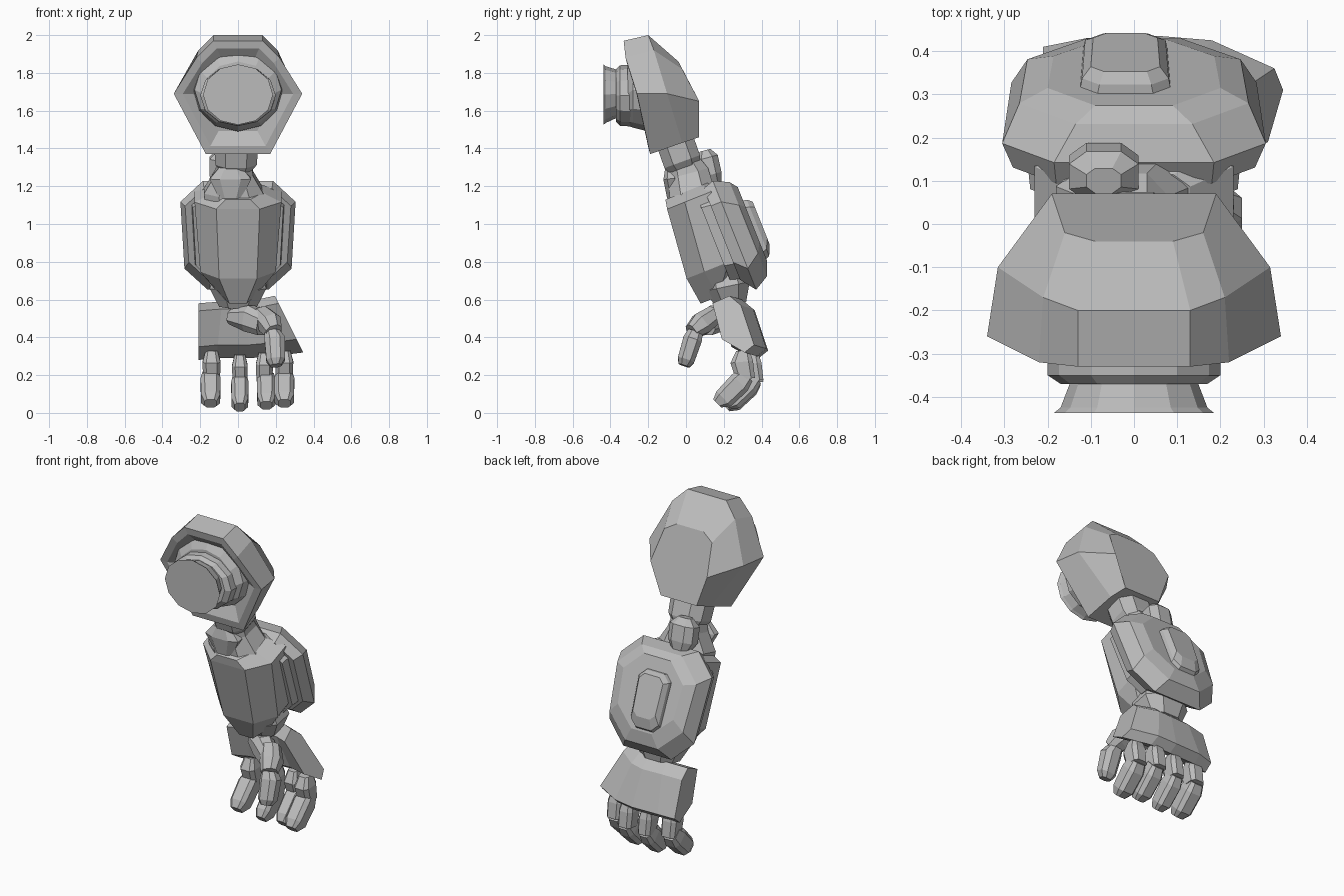
import bpy, bmesh, math
from mathutils import Vector as V

if "Cube" in bpy.data.objects:
    bpy.data.objects.remove(bpy.data.objects["Cube"])

grey = bpy.data.materials.new("mid grey")
grey.diffuse_color = (0.5, 0.5, 0.5, 1)
grey.use_nodes = True
grey.node_tree.nodes["Principled BSDF"].inputs["Base Color"].default_value = grey.diffuse_color


def finish(name, bm):
    bmesh.ops.recalc_face_normals(bm, faces=bm.faces)
    me = bpy.data.meshes.new(name)
    bm.to_mesh(me)
    bm.free()
    me.materials.append(grey)
    bpy.context.collection.objects.link(bpy.data.objects.new(name, me))


def loft(name, rings):
    """Bridge closed rings of equal size and cap both ends."""
    bm = bmesh.new()
    vs = [[bm.verts.new(p) for p in r] for r in rings]
    n = len(vs[0])
    for a, b in zip(vs, vs[1:]):
        for i in range(n):
            bm.faces.new((a[i], a[(i + 1) % n], b[(i + 1) % n], b[i]))
    bm.faces.new(vs[0])
    bm.faces.new(vs[-1])
    finish(name, bm)


def mirror_ring(half):
    """Top-to-bottom half outline, closed across x = 0."""
    return [V(p) for p in half] + [V((-x, y, z)) for x, y, z in reversed(half)]


def limb(name, sections, side=(1, 0, 0), c=0.5):
    """Chamfered box along a path; section = centre, half width, half depth."""
    axis = (V(sections[-1][0]) - V(sections[0][0])).normalized()
    u = V(side)
    u = (u - axis * u.dot(axis)).normalized()
    w = axis.cross(u)
    shape = [(1, c), (c, 1), (-c, 1), (-1, c), (-1, -c), (-c, -1), (c, -1), (1, -c)]
    loft(name, [[V(p) + u * a * i + w * b * j for i, j in shape]
                for p, a, b in sections])


# Forearm frame: s runs down the arm, t points out of its back
DOWN, OUT, TOP = V((0, .37, -.93)), V((0, .93, .37)), V((0, .17, 1.24))


def arm(x, s, t):
    return TOP + DOWN * s + OUT * t + V((x, 0, 0))


def shell(name, layers, x0=0):
    """Octagonal plates stacked along t: t, half width, s start, s end, corner."""
    rings = []
    for t, w, a, b, c in layers:
        half = [(w - c, a), (w, a + c), (w * .93, b - c), (w - c * 1.2, b)]
        rings.append([arm(x0 + x, s, t) for x, s in half]
                     + [arm(x0 - x, s, t) for x, s in reversed(half)])
    loft(name, rings)


# Shoulder shell with a recessed front
rim = [(.13, -.33, 1.97), (.22, -.32, 1.88), (.34, -.26, 1.69), (.17, -.19, 1.37)]
mid = [(.13, -.20, 2.0), (.21, -.17, 1.92), (.315, -.10, 1.69), (.15, -.02, 1.43)]
rear = [(.09, -.04, 1.86), (.16, -.02, 1.82), (.19, .07, 1.65), (.12, .07, 1.46)]
centre = V((0, -.27, 1.68))
outer = mirror_ring(rim)
lip = [centre + (p - centre) * .86 for p in outer]
floor = [centre + (p - centre) * .7 + V((0, .05, 0)) for p in lip]
loft("shoulder_shell", [floor, lip, outer, mirror_ring(mid), mirror_ring(rear)])


# Stepped joint and stubby socket on the shoulder front
def disc(y, z, rx, rz, n=12):
    return [V((rx * math.cos(k * math.tau / n), y, z + rz * math.sin(k * math.tau / n)))
            for k in range(n)]


loft("shoulder_step", [disc(-.20, 1.71, .24, .22), disc(-.28, 1.71, .23, .20),
                       disc(-.31, 1.69, .19, .17)])
loft("shoulder_collar", [disc(-.27, 1.68, .20, .165), disc(-.35, 1.68, .20, .16),
                         disc(-.37, 1.68, .17, .14)])
loft("shoulder_socket", [disc(-.36, 1.69, .145, .125), disc(-.425, 1.685, .17, .15),
                         disc(-.437, 1.685, .185, .16)])

# Upper arm stub, elbow block and elbow knob
limb("upper_arm", [((-.01, -.08, 1.5), .12, .1), ((-.01, -.02, 1.33), .11, .1),
                   ((-.01, 0, 1.28), .07, .08)])
limb("elbow_block", [((-.01, -.02, 1.35), .08, .08), ((-.02, .01, 1.27), .10, .11),
                     ((-.02, .03, 1.17), .16, .12), ((-.02, .05, 1.08), .15, .12)])
limb("elbow_front", [((-.04, -.08, 1.30), .06, .03), ((-.04, -.08, 1.24), .11, .04),
                     ((-.04, -.06, 1.14), .06, .04)])
limb("elbow_knob", [((-.07, .10, 1.39), .04, .03), ((-.07, .11, 1.35), .08, .06),
                    ((-.07, .13, 1.26), .08, .06), ((-.07, .15, 1.21), .05, .04)])

# Forearm body
body = []
for s, w, front, back in [(0, .13, -.30, -.06), (.05, .23, -.31, -.03),
                          (.43, .20, -.35, -.08), (.58, .09, -.33, -.20)]:
    half = [(w * .5, front), (w, front + .1), (w, back - .03), (w * .7, back)]
    body.append([arm(x, s, t) for x, t in half] + [arm(-x, s, t) for x, t in reversed(half)])
loft("forearm", body)

# Rear forearm armour in layers
shell("armour_lining", [(-.14, .24, .03, .52, .08), (-.04, .25, .03, .55, .09)])
shell("armour_shell", [(-.09, .28, .02, .54, .10), (-.03, .305, .0, .62, .12),
                       (.05, .265, .04, .575, .13), (.08, .20, .08, .50, .11)])
shell("back_plate", [(.05, .11, .15, .50, .04), (.10, .10, .16, .48, .04),
                     (.125, .08, .18, .42, .03)], -.02)

# Wrist
limb("wrist", [((0, .20, .76), .12, .11), ((0, .22, .67), .15, .12),
               ((0, .24, .57), .10, .08)])

# Palm: side outline swept across the hand, flaring down to the thumb-side wing
palm = [(.20, .57), (.29, .61), (.35, .56), (.42, .35), (.37, .31), (.25, .38)]
loft("palm", [[V((x + k * (.55 - z), y + dy, z + dz)) for y, z in palm]
              for x, k, dy, dz in [(-.21, 0, -.01, -.03), (-.09, -.1, .01, -.02),
                                   (.04, .1, .015, -.02), (.12, .3, .005, -.01),
                                   (.225, .5, -.06, .01)]])

# Four curled fingers: root x, tip x, half width, y offset, z offset
for k, (x0, x1, w, dy, dz) in enumerate([(-.14, -.145, .053, 0, .02),
                                         (.01, .01, .046, .015, 0),
                                         (.14, .15, .05, .015, .01),
                                         (.245, .245, .053, -.03, .02)]):
    n = str(k + 1)
    limb("finger_knuckle_" + n, [((x0, .33 + dy, .31 + dz), w * .6, .035),
                                 ((x0, .325 + dy, .25 + dz), w * .9, .06),
                                 ((x0, .345 + dy, .16 + dz), w * .85, .05)], c=.6)
    limb("finger_tip_" + n, [((x1, .35 + dy, .18 + dz), w * .8, .045),
                             ((x1, .315 + dy, .14 + dz), w, .06),
                             ((x1, .23 + dy, .055 + dz), w * .95, .055),
                             ((x1, .195 + dy, .03 + dz), w * .6, .03)], c=.6)

# Thumb
limb("thumb_base", [((-.03, .22, .51), .04, .05), ((.06, .16, .50), .07, .06),
                    ((.13, .11, .47), .06, .05)], side=(0, 0, 1))
limb("thumb_middle", [((.12, .15, .52), .05, .05), ((.17, .08, .47), .06, .06),
                      ((.19, .03, .43), .045, .04)], side=(1, 0, 0))
limb("thumb_tip", [((.18, .05, .43), .04, .04), ((.195, .035, .39), .055, .05),
                   ((.20, 0, .28), .05, .045), ((.20, -.01, .25), .03, .03)])
